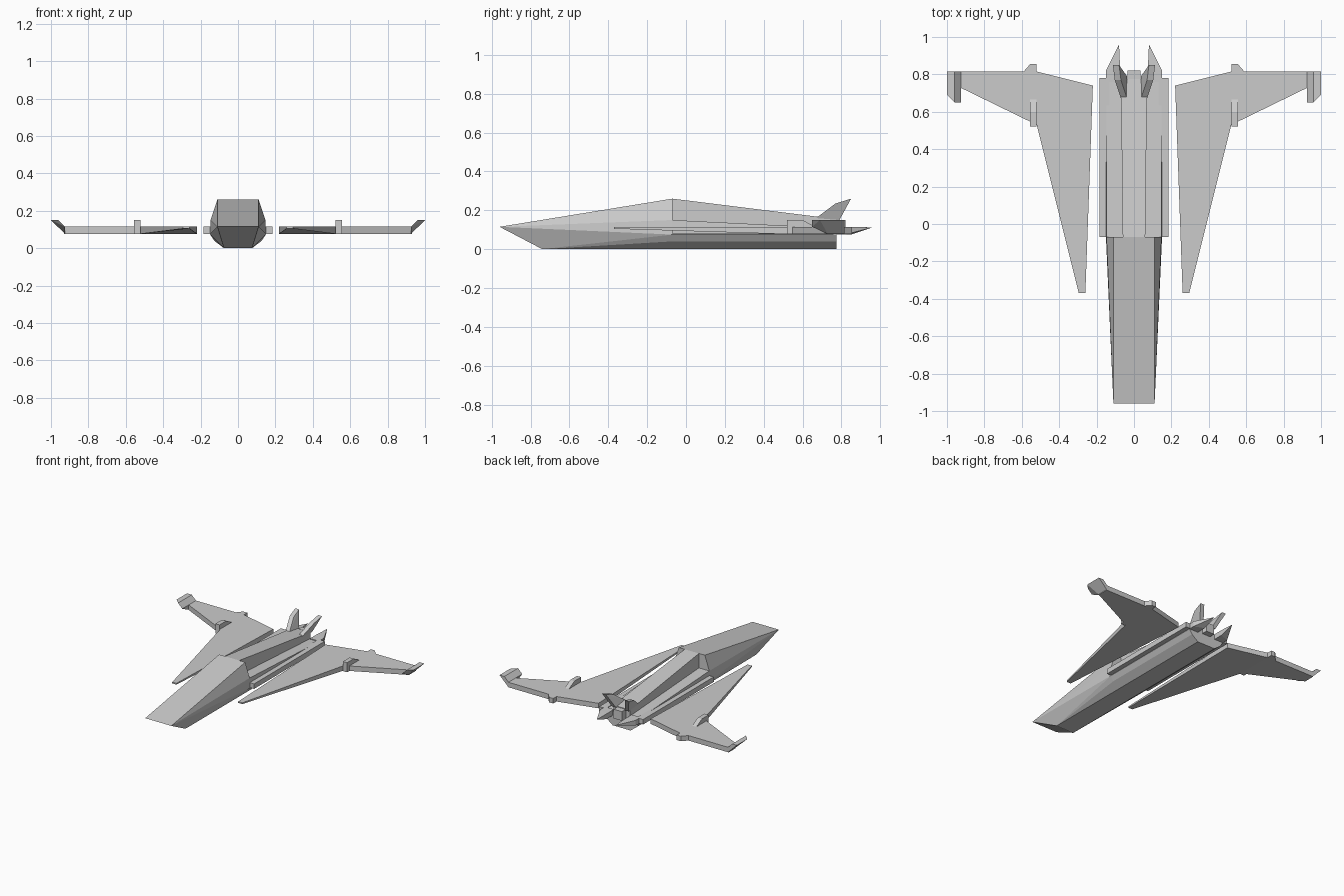
import bpy
import bmesh

if "Cube" in bpy.data.objects:
    bpy.data.objects.remove(bpy.data.objects["Cube"])


def finish(name, bm, mirror):
    bmesh.ops.recalc_face_normals(bm, faces=bm.faces)
    me = bpy.data.meshes.new(name)
    bm.to_mesh(me)
    bm.free()
    ob = bpy.data.objects.new(name, me)
    bpy.context.collection.objects.link(ob)
    if mirror:
        ob.modifiers.new("mirror", 'MIRROR').use_clip = False
    return ob


def hull(name, pts, mirror=True):
    """Convex solid around points; mirrored across x = 0 by modifier."""
    bm = bmesh.new()
    for p in pts:
        bm.verts.new(p)
    r = bmesh.ops.convex_hull(bm, input=bm.verts)
    loose = [v for v in bm.verts if not v.link_faces]
    bmesh.ops.delete(bm, geom=loose, context='VERTS')
    bmesh.ops.dissolve_limit(bm, angle_limit=0.01, verts=bm.verts, edges=bm.edges)
    return finish(name, bm, mirror)


def both(pts):
    return pts + [(-x, y, z) for x, y, z in pts]


def box(x0, x1, y0, y1, z0, z1):
    return [(x, y, z) for x in (x0, x1) for y in (y0, y1) for z in (z0, z1)]


MID, END = -0.07, 0.775

# Faceted nose and cockpit, widening back to the step
section = [(0.11, 0.26), (0.147, 0.15), (0.15, 0.075), (0.127, 0.04), (0.075, 0)]
hull("nose_section", both([(0.11, -0.96, 0.115), (0.075, -0.74, 0)]
                          + [(x, MID, z) for x, z in section]), False)

# Rear hull with shoulders sloping down to the side rails
lower = [(0.15, 0.075), (0.127, 0.04), (0.075, 0)]
hull("rear_hull", both([(0.147, MID, 0.15), (0.147, END, 0.108)]
                       + [(x, y, z) for x, z in lower for y in (MID, END)]), False)

# Spine falling from the cockpit to the tail
hull("spine", both([(0.06, MID, 0.26), (0.07, END, 0.155),
                    (0.06, MID, 0.09), (0.07, END, 0.09)]), False)

# Side rails and engine block
hull("side_rail", box(0.13, 0.185, MID, 0.78, 0.077, 0.115))
hull("engine_block", box(-0.035, 0.035, 0.75, 0.82, 0.08, 0.15), False)

# Outward canted tail fins
fin = []
for y, z, x in [(0.67, 0.16, 0.037), (0.77, 0.235, 0.07),
                (0.85, 0.26, 0.08), (0.79, 0.15, 0.037)]:
    fin += [(x, y, z), (x + 0.033, y, z)]
hull("tail_fin", fin)

# Horizontal tail spikes
hull("tail_spike", [(x, y, z) for x, y in [(0.075, 0.76), (0.15, 0.76), (0.15, 0.82), (0.075, 0.85)]
                    for z in (0.075, 0.115)] + [(0.08, 0.96, 0.112)])

# Wings: flat cranked plates, thinning from below toward the front tip
outline = [(0.22, 0.74), (0.26, -0.37), (0.295, -0.37), (0.52, 0.53), (0.93, 0.73),
           (0.93, 0.815), (0.59, 0.815), (0.555, 0.855), (0.52, 0.855), (0.52, 0.815)]
bm = bmesh.new()
top = [bm.verts.new((x, y, 0.115)) for x, y in outline]
bot = [bm.verts.new((x, y, 0.105 if y < 0 else 0.077)) for x, y in outline]
for ring in (top, bot):
    bm.faces.new([ring[i] for i in (0, 1, 2, 3, 9)])
    bm.faces.new([ring[i] for i in (9, 3, 4, 5, 6, 7, 8)])
n = len(outline)
for i in range(n):
    j = (i + 1) % n
    bm.faces.new((top[i], top[j], bot[j], bot[i]))
finish("wing", bm, True)

# Small fences on the wing crank
hull("wing_fence", [(x, y, z) for x in (0.52, 0.555)
                    for y, z in [(0.52, 0.077), (0.52, 0.15), (0.60, 0.15),
                                 (0.67, 0.113), (0.67, 0.077)]])

# Upturned wing tips
hull("wing_tip", [(0.925, 0.65, 0.115), (0.96, 0.65, 0.15), (1.0, 0.69, 0.15),
                  (0.925, 0.73, 0.077), (0.925, 0.815, 0.077), (0.925, 0.815, 0.115),
                  (0.96, 0.815, 0.15), (1.0, 0.815, 0.15)])
